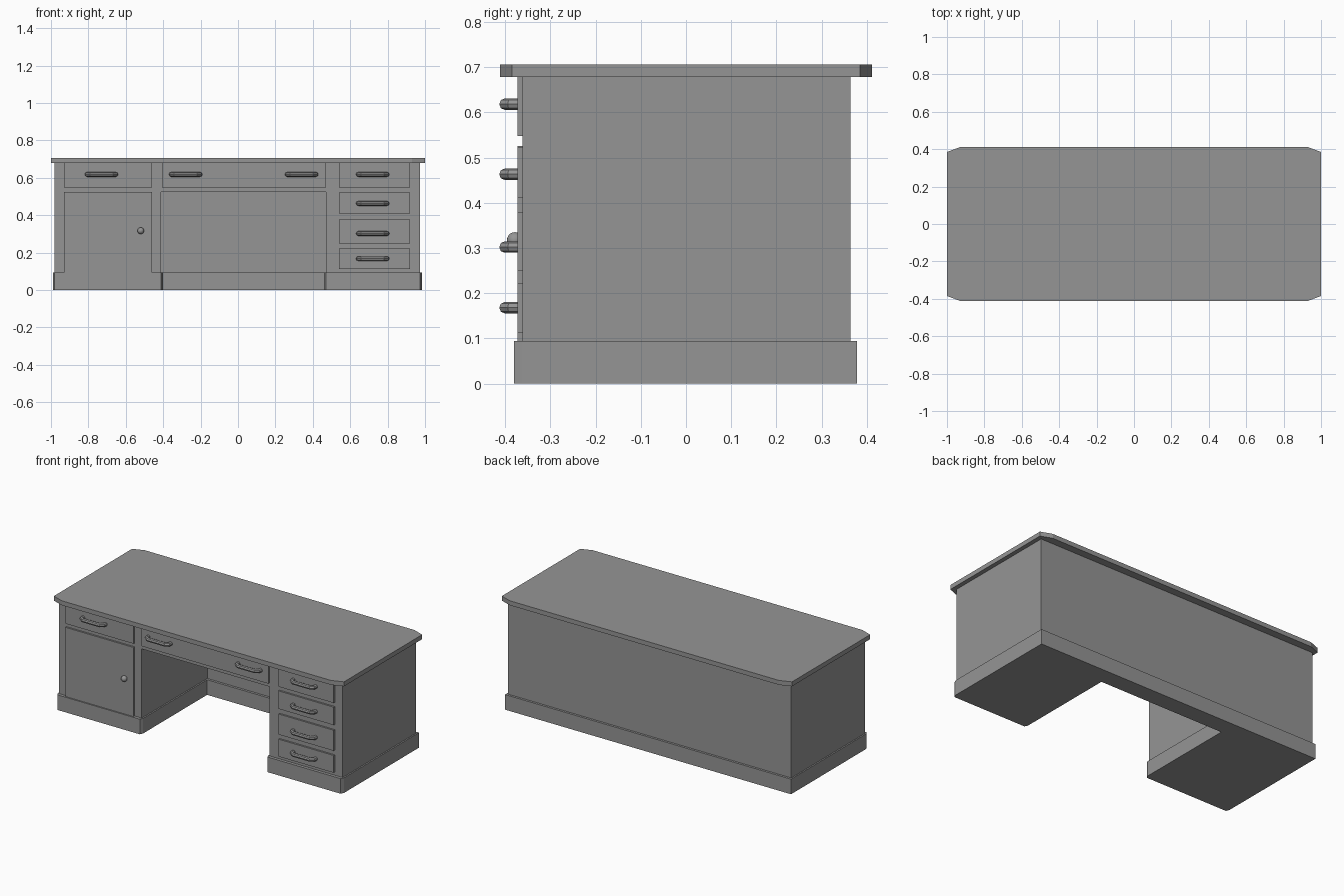
import bpy, bmesh

cube = bpy.data.objects.get("Cube")
if cube:
    bpy.data.objects.remove(cube, do_unlink=True)

grey = bpy.data.materials.new("plain grey")
grey.use_nodes = True
colour = (0.3, 0.3, 0.3, 1)
grey.diffuse_color = colour
grey.node_tree.nodes["Principled BSDF"].inputs["Base Color"].default_value = colour


def add_object(name, bm):
    bmesh.ops.recalc_face_normals(bm, faces=bm.faces[:])
    mesh = bpy.data.meshes.new(name)
    bm.to_mesh(mesh)
    bm.free()
    mesh.materials.append(grey)
    obj = bpy.data.objects.new(name, mesh)
    bpy.context.collection.objects.link(obj)
    return obj


def prism(name, outline, z0, z1):
    """Extrude a plan outline from z0 up to z1."""
    bm = bmesh.new()
    face = bm.faces.new([bm.verts.new((x, y, z0)) for x, y in outline])
    top = bmesh.ops.extrude_face_region(bm, geom=[face])["geom"]
    bmesh.ops.translate(bm, vec=(0, 0, z1 - z0),
                        verts=[v for v in top if isinstance(v, bmesh.types.BMVert)])
    return add_object(name, bm)


def box(name, x0, x1, y0, y1, z0, z1):
    return prism(name, [(x0, y0), (x1, y0), (x1, y1), (x0, y1)], z0, z1)


def u_plan(x0, k0, k1, x1, front, inner, back, cx=0, cy=0):
    """Two pedestals joined by a back panel, with chamfered front corners."""
    def foot(a, b):
        if not cx:
            return [(a, front), (b, front)]
        return [(a, front + cy), (a + cx, front), (b - cx, front), (b, front + cy)]
    return (foot(x0, k0) + [(k0, inner), (k1, inner)] + foot(k1, x1)
            + [(x1, back), (x0, back)])


FRONT, PLATE = -0.361, -0.372
KNEE_L, KNEE_R = -0.411, 0.47

# Carcass and plinth
prism("plinth", u_plan(-0.989, KNEE_L + 0.009, KNEE_R - 0.009, 0.983,
                       -0.38, 0.27, 0.378, 0.009, 0.019), 0, 0.094)
prism("pedestals_and_back", u_plan(-0.98, KNEE_L, KNEE_R, 0.974,
                                   FRONT, 0.285, 0.364), 0.094, 0.678)
box("centre_drawer_case", KNEE_L, KNEE_R, FRONT, 0.285, 0.525, 0.678)

# Desktop with clipped corners
corners = []
for sx, sy in ((-1, -1), (1, -1), (1, 1), (-1, 1)):
    pair = [(sx, sy * 0.385), (sx * 0.93, sy * 0.411)]
    corners += pair if sx == sy else pair[::-1]
prism("desktop", corners, 0.678, 0.706)

# Drawer fronts and door
box("left_drawer", -0.93, -0.46, PLATE, FRONT, 0.548, 0.678)
box("centre_drawer", -0.405, KNEE_R, PLATE, FRONT, 0.548, 0.678)
box("door", -0.93, -0.46, PLATE, FRONT, 0.094, 0.525)
for i, (z0, z1) in enumerate([(0.548, 0.678), (0.41, 0.522), (0.25, 0.378), (0.113, 0.221)]):
    box(f"right_drawer_{i + 1}", 0.54, 0.92, PLATE, FRONT, z0, z1)


# Bent bar handles
def handle(name, x, z):
    curve = bpy.data.curves.new(name, "CURVE")
    curve.dimensions = "3D"
    curve.bevel_depth = 0.0125
    curve.bevel_resolution = 2
    curve.use_fill_caps = True
    path = [(-0.077, PLATE + 0.002), (-0.075, -0.388), (-0.058, -0.401)]
    path += [(-px, py) for px, py in reversed(path)]
    spline = curve.splines.new("POLY")
    spline.points.add(len(path) - 1)
    for point, (px, py) in zip(spline.points, path):
        point.co = (x + px, py, z, 1)
    temp = bpy.data.objects.new(name + "_path", curve)
    bpy.context.collection.objects.link(temp)
    bpy.context.view_layer.update()
    bm = bmesh.new()
    bm.from_mesh(temp.to_mesh())
    temp.to_mesh_clear()
    bpy.data.objects.remove(temp, do_unlink=True)
    for face in bm.faces:
        face.smooth = True
    return add_object(name, bm)


rounded = [handle(f"top_handle_{i + 1}", x, 0.618)
           for i, x in enumerate((-0.73, -0.28, 0.34, 0.72))]
rounded += [handle(f"right_handle_{i + 1}", 0.72, z)
            for i, z in enumerate((0.463, 0.302, 0.168))]

# Door knob
bm = bmesh.new()
bmesh.ops.create_uvsphere(bm, u_segments=16, v_segments=10, radius=0.018)
bmesh.ops.translate(bm, verts=bm.verts[:], vec=(-0.52, -0.378, 0.317))
rounded.append(add_object("door_knob", bm))

bpy.ops.object.select_all(action="DESELECT")
for obj in rounded:
    obj.select_set(True)
bpy.context.view_layer.objects.active = rounded[0]
bpy.ops.object.shade_smooth_by_angle()
